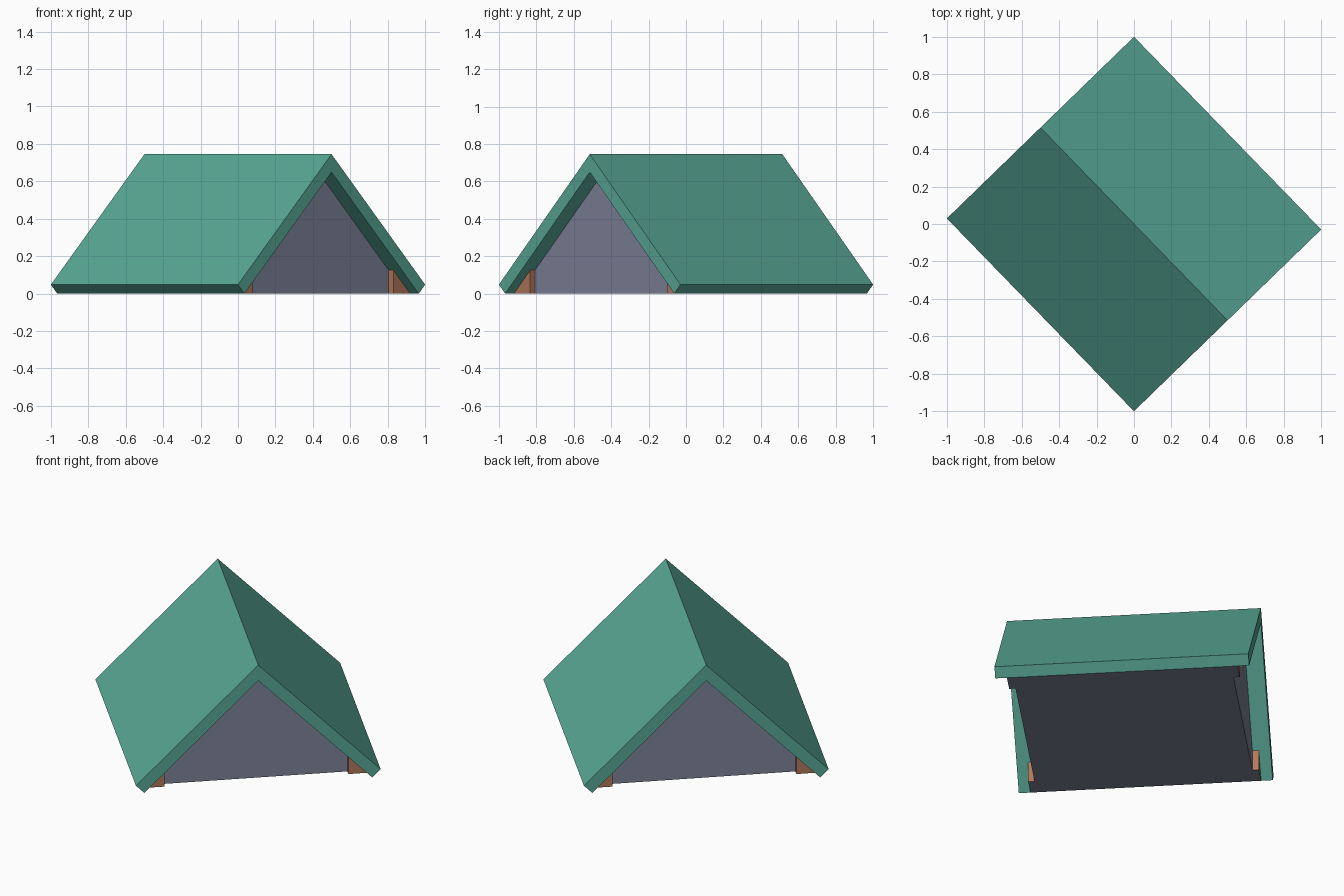
import bpy, bmesh, math
from mathutils import Matrix

if "Cube" in bpy.data.objects:
    bpy.data.objects.remove(bpy.data.objects["Cube"])

HALF_LEN, HALF_W, RIDGE = 0.7178, 0.697, 0.745   # roof half length, half width, ridge height
IN_W = 0.649                                     # inner half width and inner ridge height
WALL, POST = 0.616, 0.652                        # half lengths of gable body and eave beams
TURN = Matrix.Rotation(math.radians(-45.85), 4, 'Z')


def material(name, rgb):
    m = bpy.data.materials.new(name)
    m.diffuse_color = (*rgb, 1)
    m.use_nodes = True
    m.node_tree.nodes["Principled BSDF"].inputs["Base Color"].default_value = m.diffuse_color
    return m


green = material("roof green", (0.098, 0.392, 0.305))
grey = material("wall grey", (0.209, 0.227, 0.319))
brown = material("wood brown", (0.445, 0.188, 0.107))


def prism(name, profile, half, mats):
    """Extrude a (across, up) profile along the ridge, then turn it."""
    bm = bmesh.new()
    face = bm.faces.new([bm.verts.new((-half, a, z)) for a, z in profile])
    ext = bmesh.ops.extrude_face_region(bm, geom=[face])
    bmesh.ops.translate(bm, vec=(2 * half, 0, 0),
                        verts=[v for v in ext["geom"] if isinstance(v, bmesh.types.BMVert)])
    bmesh.ops.recalc_face_normals(bm, faces=bm.faces)
    # undersides take the last material
    for f in bm.faces:
        f.material_index = len(mats) - 1 if f.normal.z < -0.9 else 0
    bm.transform(TURN)
    me = bpy.data.meshes.new(name)
    bm.to_mesh(me)
    bm.free()
    for m in mats:
        me.materials.append(m)
    ob = bpy.data.objects.new(name, me)
    bpy.context.collection.objects.link(ob)
    return ob


# Roof: two sloped slabs meeting at the ridge
EAVE = RIDGE - HALF_W
for name, s in (("roof_slab_back", 1), ("roof_slab_front", -1)):
    prism(name, [(0, RIDGE), (s * HALF_W, EAVE), (s * IN_W, 0), (0, IN_W)],
          HALF_LEN, [green])

# Gable body filling the space under the roof
prism("gable_body", [(-IN_W, 0), (IN_W, 0), (0, IN_W)], WALL, [grey])

# Eave beam ends sticking out past both gables
INNER = 0.524
for name, s in (("eave_beam_back", 1), ("eave_beam_front", -1)):
    prism(name, [(s * INNER, 0), (s * IN_W, 0), (s * INNER, IN_W - INNER)],
          POST, [brown, grey])
